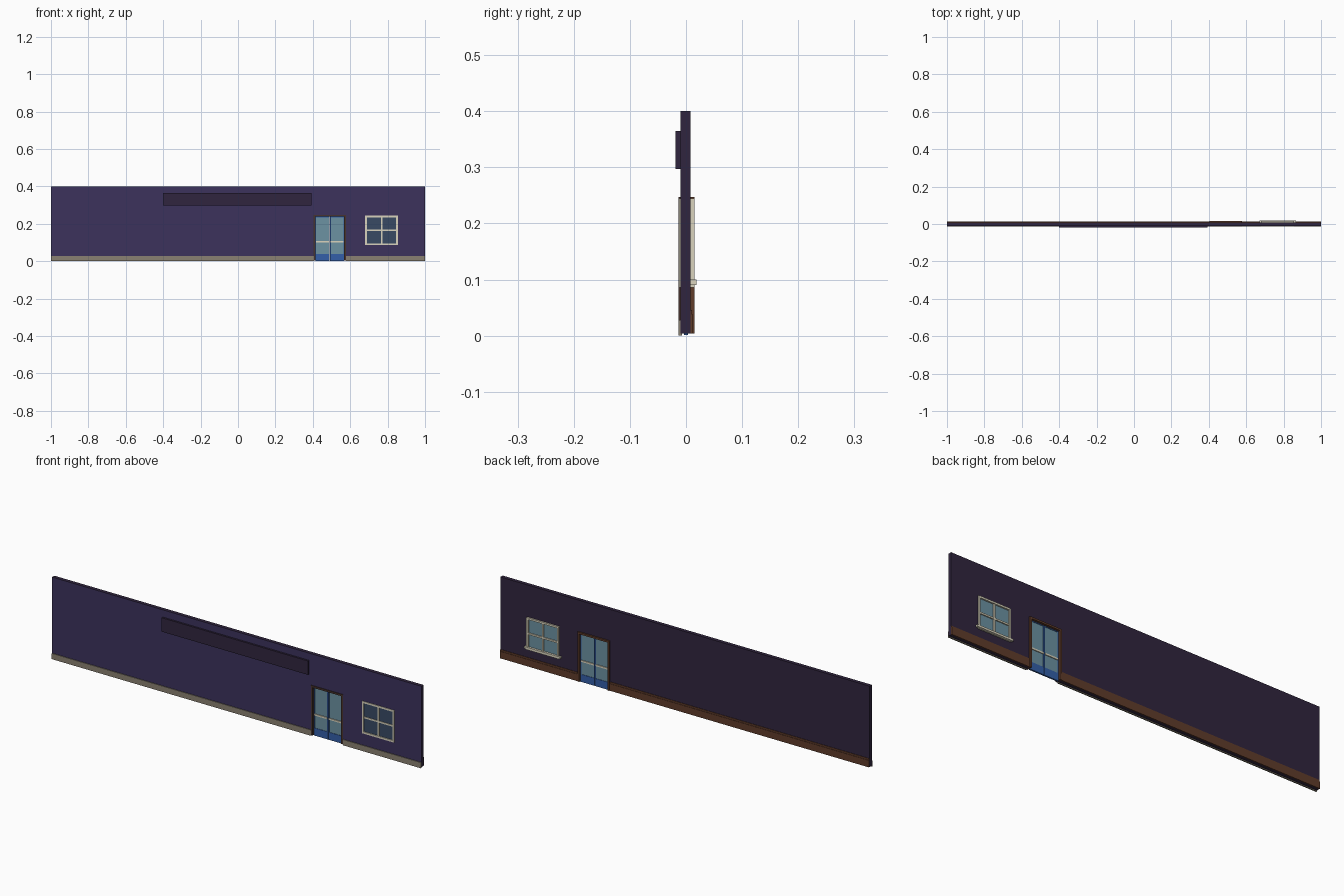
import bpy, bmesh

if "Cube" in bpy.data.objects:
    bpy.data.objects.remove(bpy.data.objects["Cube"])


def material(name, r, g, b):
    def lin(c):
        c /= 255
        return c / 12.92 if c <= 0.04045 else ((c + 0.055) / 1.055) ** 2.4
    m = bpy.data.materials.new(name)
    m.diffuse_color = (lin(r), lin(g), lin(b), 1)
    m.use_nodes = True
    m.node_tree.nodes["Principled BSDF"].inputs["Base Color"].default_value = m.diffuse_color
    return m


PURPLE = material("purple paint", 60, 50, 92)
PLUM = material("dark plum paint", 48, 37, 62)
STONE = material("stone grey", 138, 129, 114)
BROWN = material("brown wood", 96, 60, 42)
DARK = material("dark brown wood", 72, 52, 46)
CREAM = material("cream paint", 218, 212, 190)
GLASS = material("pale glass", 108, 146, 162)
NIGHT = material("dark glass", 56, 74, 100)
BLUE = material("blue paint", 52, 95, 168)


def boxes(name, mat, *extents):
    """One object from boxes given as (x0, x1, y0, y1, z0, z1)."""
    bm = bmesh.new()
    for x0, x1, y0, y1, z0, z1 in extents:
        for v in bmesh.ops.create_cube(bm, size=1)["verts"]:
            v.co = (x1 if v.co.x > 0 else x0,
                    y1 if v.co.y > 0 else y0,
                    z1 if v.co.z > 0 else z0)
    me = bpy.data.meshes.new(name)
    bm.to_mesh(me)
    bm.free()
    me.materials.append(mat)
    ob = bpy.data.objects.new(name, me)
    bpy.context.collection.objects.link(ob)
    return ob


def frame(x0, x1, y0, y1, z0, z1, w, bottom=True):
    """Boxes forming a rectangular frame with members of width w."""
    parts = [(x0, x0 + w, y0, y1, z0, z1), (x1 - w, x1, y0, y1, z0, z1),
             (x0 + w, x1 - w, y0, y1, z1 - w, z1)]
    if bottom:
        parts.append((x0 + w, x1 - w, y0, y1, z0, z0 + w))
    return parts


# Wall: plum with a purple front face
DX0, DX1, DTOP = 0.405, 0.577, 0.247
WX0, WX1, WZ0, WZ1 = 0.68, 0.855, 0.086, 0.244
wall = boxes("wall", PLUM, (-1, 1, -0.01, 0.008, 0.004, 0.4))
wall.data.materials.append(PURPLE)
for p in wall.data.polygons:
    p.material_index = 1 if p.normal.y < -0.5 else 0

# Door and window openings
for x0, x1, z0, z1 in ((DX0 + 0.005, DX1 - 0.005, -0.1, DTOP - 0.005),
                       (WX0 + 0.004, WX1 - 0.004, WZ0 + 0.004, WZ1 - 0.004)):
    cutter = boxes("opening_cutter", PLUM, (x0, x1, -0.1, 0.1, z0, z1))
    cutter.hide_render = True
    mod = wall.modifiers.new("opening", 'BOOLEAN')
    mod.operation = 'DIFFERENCE'
    mod.solver = 'EXACT'
    mod.object = cutter
    bpy.context.view_layer.objects.active = wall
    bpy.ops.object.modifier_apply(modifier=mod.name)
    bpy.data.objects.remove(cutter)

# Fascia board on the front
boxes("sign_board", PLUM, (-0.4, 0.392, -0.019, -0.01, 0.297, 0.365))

# Plinth in front and skirting behind, both broken by the door
spans = ((-1, DX0), (DX1, 1))
boxes("front_plinth", STONE, *[(a, b, -0.0135, -0.0075, 0, 0.028) for a, b in spans])
boxes("back_skirting", BROWN, *[(a, b, 0.007, 0.0125, 0.004, 0.038) for a, b in spans],
      *[(a, b, 0.007, 0.0105, 0.038, 0.046) for a, b in spans])

# Door surround: dark in front, brown behind
boxes("front_door_frame", DARK, *frame(DX0, DX1, -0.0135, 0, 0.004, DTOP, 0.009, False))
boxes("back_door_frame", BROWN, *frame(DX0, DX1, 0, 0.0155, 0.004, DTOP, 0.009, False))

# Two door leaves with blue rails, glass and a cream push bar
mid = (DX0 + DX1) / 2
for side, a, b in (("left", DX0 + 0.009, mid - 0.001), ("right", mid + 0.001, DX1 - 0.009)):
    boxes(side + "_door_leaf", BLUE, *frame(a, b, -0.004, 0.004, 0.001, DTOP - 0.009, 0.004, False),
          (a + 0.004, b - 0.004, -0.004, 0.004, 0.001, 0.038))
    boxes(side + "_door_glass", GLASS, (a + 0.004, b - 0.004, -0.002, 0.002, 0.038, DTOP - 0.013))
    boxes(side + "_door_bar", CREAM, (a + 0.003, b - 0.003, -0.006, 0.006, 0.1, 0.108))

# Window: frame with cross bars on both faces, a pane for each, and a back sill
wx, wz = (WX0 + WX1) / 2, (WZ0 + WZ1) / 2
for side, y0, y1 in (("front", -0.0125, -0.004), ("back", 0.004, 0.0155)):
    boxes(side + "_window_frame", CREAM, *frame(WX0, WX1, y0, y1, WZ0, WZ1, 0.009),
          (wx - 0.004, wx + 0.004, y0 + 0.002, y1 - 0.002, WZ0 + 0.009, WZ1 - 0.009),
          (WX0 + 0.009, WX1 - 0.009, y0 + 0.002, y1 - 0.002, wz - 0.004, wz + 0.004))
boxes("front_window_glass", NIGHT, (WX0 + 0.005, WX1 - 0.005, -0.008, -0.001, WZ0 + 0.005, WZ1 - 0.005))
boxes("back_window_glass", GLASS, (WX0 + 0.005, WX1 - 0.005, 0.001, 0.008, WZ0 + 0.005, WZ1 - 0.005))
boxes("back_window_sill", CREAM, (WX0 - 0.01, WX1 + 0.01, 0.007, 0.0185, 0.09, 0.1))
